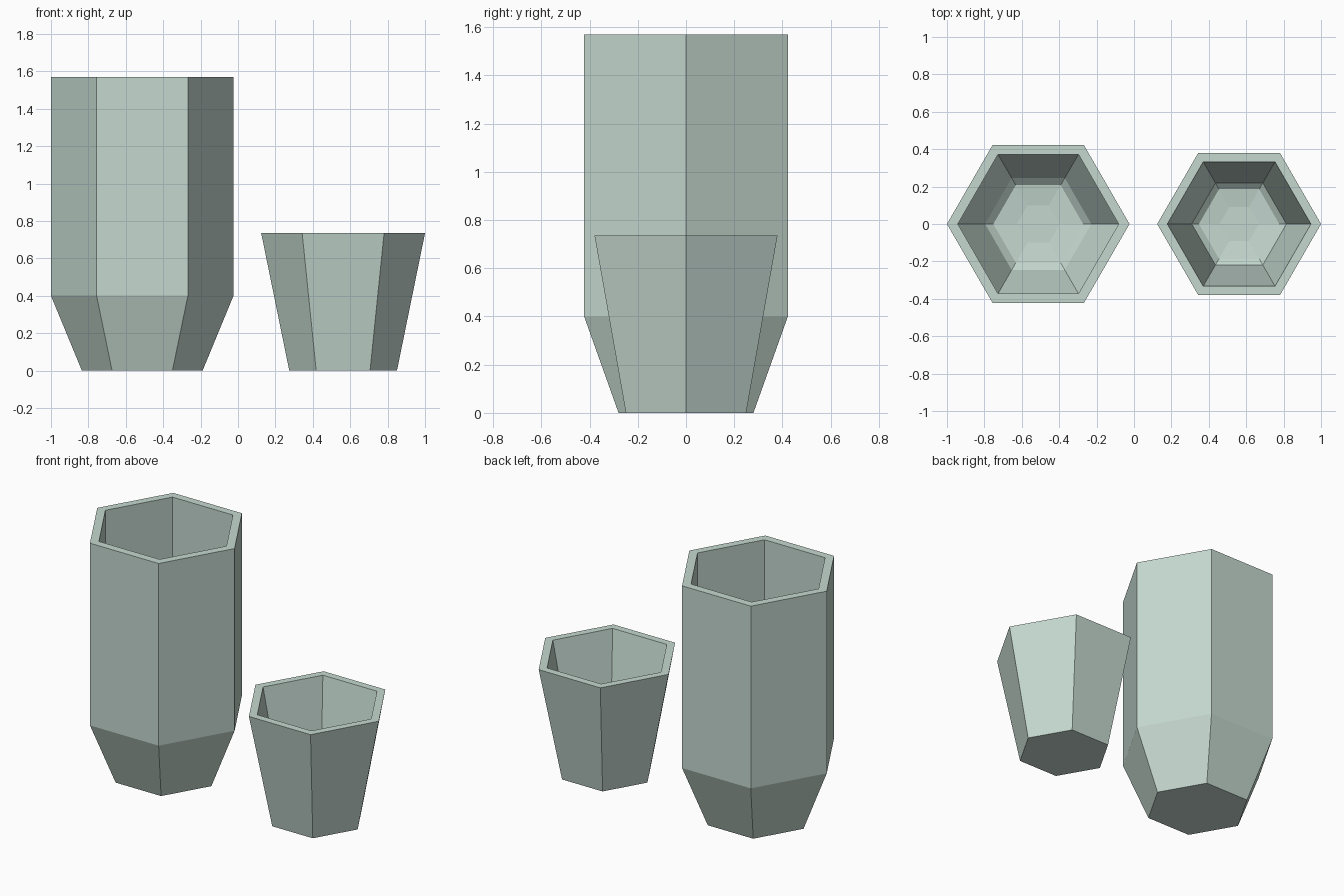
import bpy
import bmesh
from math import cos, sin, pi

if "Cube" in bpy.data.objects:
    bpy.data.objects.remove(bpy.data.objects["Cube"])

SIDES = 6

# Pale green glaze
glaze = bpy.data.materials.new("pale_green")
glaze.diffuse_color = (0.56, 0.69, 0.63, 1)
glaze.use_nodes = True
glaze.node_tree.nodes["Principled BSDF"].inputs["Base Color"].default_value = glaze.diffuse_color


def hex_vessel(name, x, profile):
    """Hollow six-sided vessel: profile runs from outer foot, over the rim, to inner floor."""
    bm = bmesh.new()
    rings = [[bm.verts.new((r * cos(2 * pi * i / SIDES), r * sin(2 * pi * i / SIDES), z))
              for i in range(SIDES)] for r, z in profile]
    for low, high in zip(rings, rings[1:]):
        for i in range(SIDES):
            j = (i + 1) % SIDES
            bm.faces.new((low[i], low[j], high[j], high[i]))
    bm.faces.new(rings[0][::-1])   # underside
    bm.faces.new(rings[-1])        # inner floor
    mesh = bpy.data.meshes.new(name)
    bm.to_mesh(mesh)
    bm.free()
    mesh.materials.append(glaze)
    obj = bpy.data.objects.new(name, mesh)
    obj.location.x = x
    bpy.context.collection.objects.link(obj)
    return obj


# Tall vase: tapered foot, straight body, stepped bowl floor
hex_vessel("tall_vase", -0.512, [
    (0.323, 0), (0.488, 0.4), (0.488, 1.57),
    (0.43, 1.57), (0.43, 0.4), (0.284, 0.1), (0.24, 0.065), (0.115, 0.05)])

# Short cup: one continuous taper, stepped bowl floor
hex_vessel("short_cup", 0.562, [
    (0.288, 0), (0.438, 0.735),
    (0.384, 0.735), (0.253, 0.09), (0.215, 0.06), (0.105, 0.045)])
